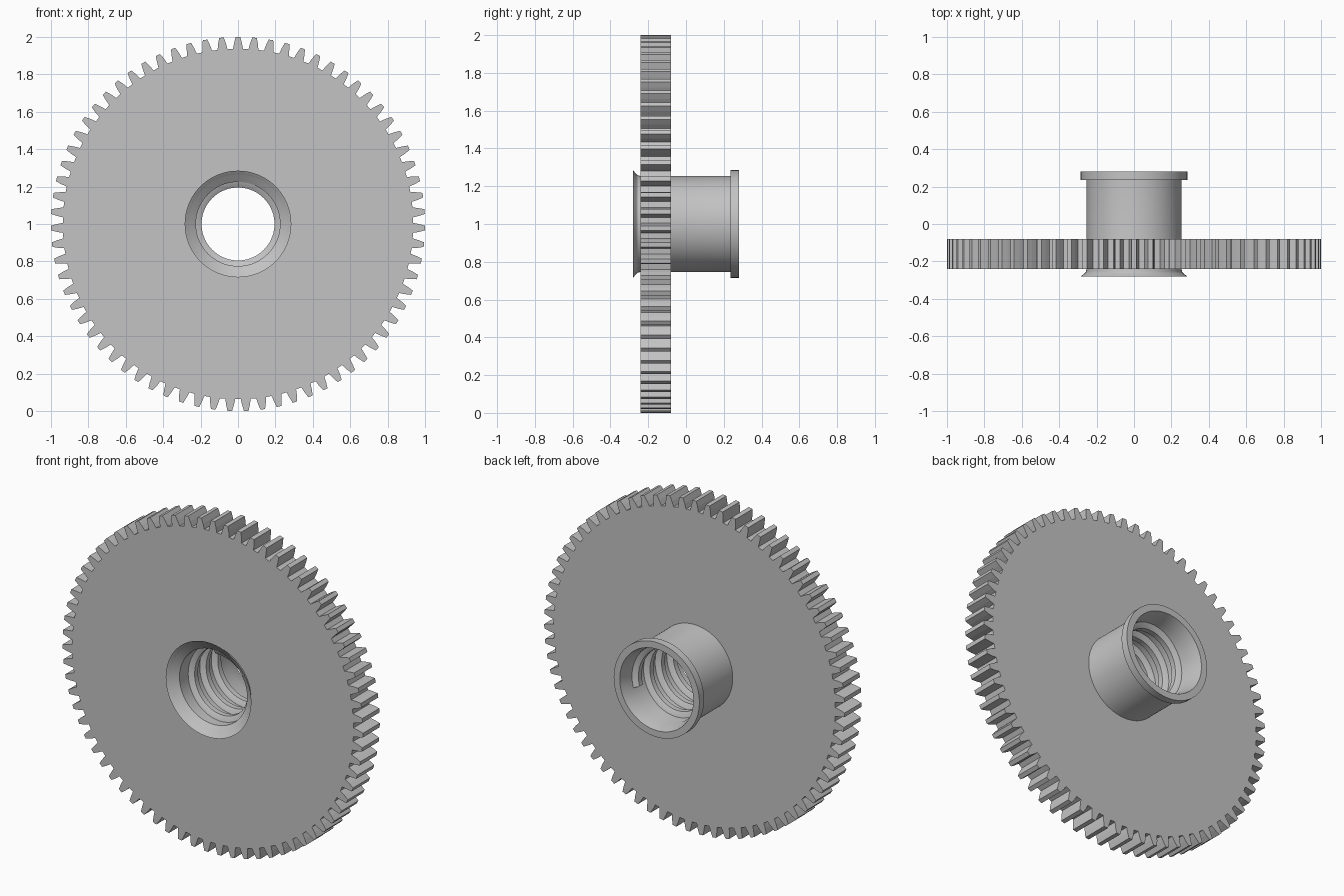
import bpy, bmesh, math

if "Cube" in bpy.data.objects:
    bpy.data.objects.remove(bpy.data.objects["Cube"])

TEETH = 71
CZ = 1.0                                   # axle height
grey = bpy.data.materials.new("plain grey")
grey.diffuse_color = (0.55, 0.55, 0.55, 1)
grey.use_nodes = True
grey.node_tree.nodes["Principled BSDF"].inputs["Base Color"].default_value = grey.diffuse_color


def at(r, a, y):
    """Point at radius r, angle a (from the top) and depth y around the axle."""
    return (r * math.sin(a), y, CZ + r * math.cos(a))


def finish(name, bm, smooth=None):
    bmesh.ops.recalc_face_normals(bm, faces=bm.faces)
    me = bpy.data.meshes.new(name)
    bm.to_mesh(me)
    bm.free()
    me.materials.append(grey)
    ob = bpy.data.objects.new(name, me)
    bpy.context.collection.objects.link(ob)
    if smooth:
        bpy.ops.object.select_all(action='DESELECT')
        ob.select_set(True)
        bpy.context.view_layer.objects.active = ob
        bpy.ops.object.shade_smooth_by_angle(angle=math.radians(smooth))
    return ob


def bridge(bm, a, b, closed=True):
    n = len(a)
    for i in range(n if closed else n - 1):
        j = (i + 1) % n
        bm.faces.new((a[i], a[j], b[j], b[i]))


# Toothed wheel: a ring with a tooth outline outside and a hole inside the hub wall
bm = bmesh.new()
tooth = [(-0.32, 0.937), (-0.245, 0.968), (-0.14, 1.0),
         (0.14, 1.0), (0.245, 0.968), (0.32, 0.937)]
pitch = 2 * math.pi / TEETH
outline = [((k + f) * pitch, r) for k in range(TEETH) for f, r in tooth]
rings = []
for y in (-0.24, -0.08):
    rings.append([bm.verts.new(at(r, a, y)) for a, r in outline])
    rings.append([bm.verts.new(at(0.24, a, y)) for a, r in outline])
front_out, front_in, back_out, back_in = rings
for a, b in ((front_out, front_in), (front_out, back_out),
             (back_out, back_in), (front_in, back_in)):
    bridge(bm, a, b)
finish("gear_wheel", bm)

# Hub: lathed sleeve with flared front lip, back flange and countersunk bore
bm = bmesh.new()
profile = [(0.285, -0.28), (0.268, -0.268), (0.258, -0.258), (0.255, -0.245),
           (0.255, 0.235), (0.285, 0.235), (0.285, 0.28), (0.245, 0.28),
           (0.225, 0.2), (0.225, -0.235)]
SEG = 96
loops = [[bm.verts.new(at(r, 2 * math.pi * i / SEG, y)) for r, y in profile]
         for i in range(SEG)]
for i in range(SEG):
    bridge(bm, loops[i], loops[(i + 1) % SEG])
finish("hub_sleeve", bm, 25)

# Internal screw thread: trapezoid ridge swept along a helix
bm = bmesh.new()
section = [(0.235, -0.036), (0.225, -0.034), (0.195, -0.016),
           (0.195, 0.016), (0.225, 0.034), (0.235, 0.036)]
PITCH, Y0, Y1 = 0.11, -0.20, 0.165
steps = int((Y1 - Y0) / PITCH * 72)
prev = None
for i in range(steps + 1):
    a = 2 * math.pi * i / 72
    y = Y0 + PITCH * i / 72
    cur = [bm.verts.new(at(r, a, y + dy)) for r, dy in section]
    if prev:
        bridge(bm, prev, cur)
    if i in (0, steps):
        bm.faces.new(cur)
    prev = cur
finish("bore_thread", bm, 25)
